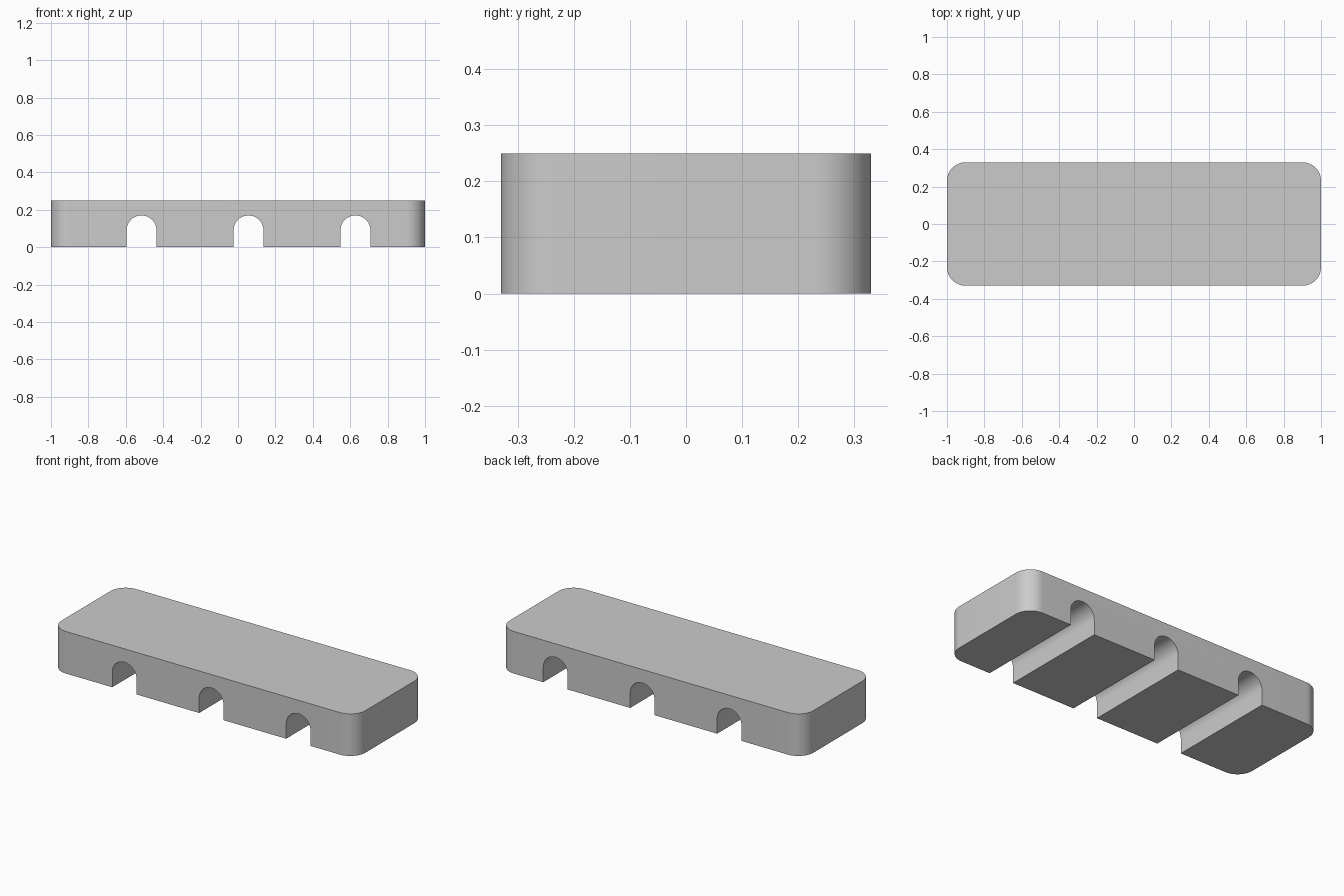
import bpy, bmesh
from math import cos, sin, pi, radians

if "Cube" in bpy.data.objects:
    bpy.data.objects.remove(bpy.data.objects["Cube"])

LENGTH, DEPTH, HEIGHT, CORNER = 2.0, 0.66, 0.25, 0.1
SLOT_XS = (-0.516, 0.056, 0.628)
SLOT_R, SLOT_SPRING = 0.08, 0.09


def arc(cx, cy, r, start, end, steps):
    return [(cx + r * cos(start + (end - start) * i / steps),
             cy + r * sin(start + (end - start) * i / steps)) for i in range(steps + 1)]


def prism(name, points, direction):
    """Extrude a closed 3D outline along a direction."""
    bm = bmesh.new()
    face = bm.faces.new([bm.verts.new(p) for p in points])
    ext = bmesh.ops.extrude_face_region(bm, geom=[face])
    verts = [g for g in ext["geom"] if isinstance(g, bmesh.types.BMVert)]
    bmesh.ops.translate(bm, verts=verts, vec=direction)
    bmesh.ops.recalc_face_normals(bm, faces=bm.faces)
    mesh = bpy.data.meshes.new(name)
    bm.to_mesh(mesh)
    bm.free()
    obj = bpy.data.objects.new(name, mesh)
    bpy.context.collection.objects.link(obj)
    return obj


# Rounded-corner block
ix, iy = LENGTH / 2 - CORNER, DEPTH / 2 - CORNER
plan = []
for k, (sx, sy) in enumerate([(1, 1), (-1, 1), (-1, -1), (1, -1)]):
    plan += arc(sx * ix, sy * iy, CORNER, k * pi / 2, (k + 1) * pi / 2, 16)
block = prism("slotted_block", [(x, y, 0) for x, y in plan], (0, 0, HEIGHT))
bpy.context.view_layer.objects.active = block
block.select_set(True)

# Arched slots running through the underside from front to back
for x in SLOT_XS:
    profile = [(x - SLOT_R, -0.1), (x + SLOT_R, -0.1)]
    profile += arc(x, SLOT_SPRING, SLOT_R, 0, pi, 32)
    cutter = prism("slot_cutter", [(px, -0.5, pz) for px, pz in profile], (0, 1, 0))
    cutter.hide_render = True
    mod = block.modifiers.new("slot", 'BOOLEAN')
    mod.operation, mod.solver, mod.object = 'DIFFERENCE', 'EXACT', cutter
    bpy.ops.object.modifier_apply(modifier=mod.name)
    bpy.data.objects.remove(cutter)

bpy.ops.object.shade_smooth_by_angle(angle=radians(30))
